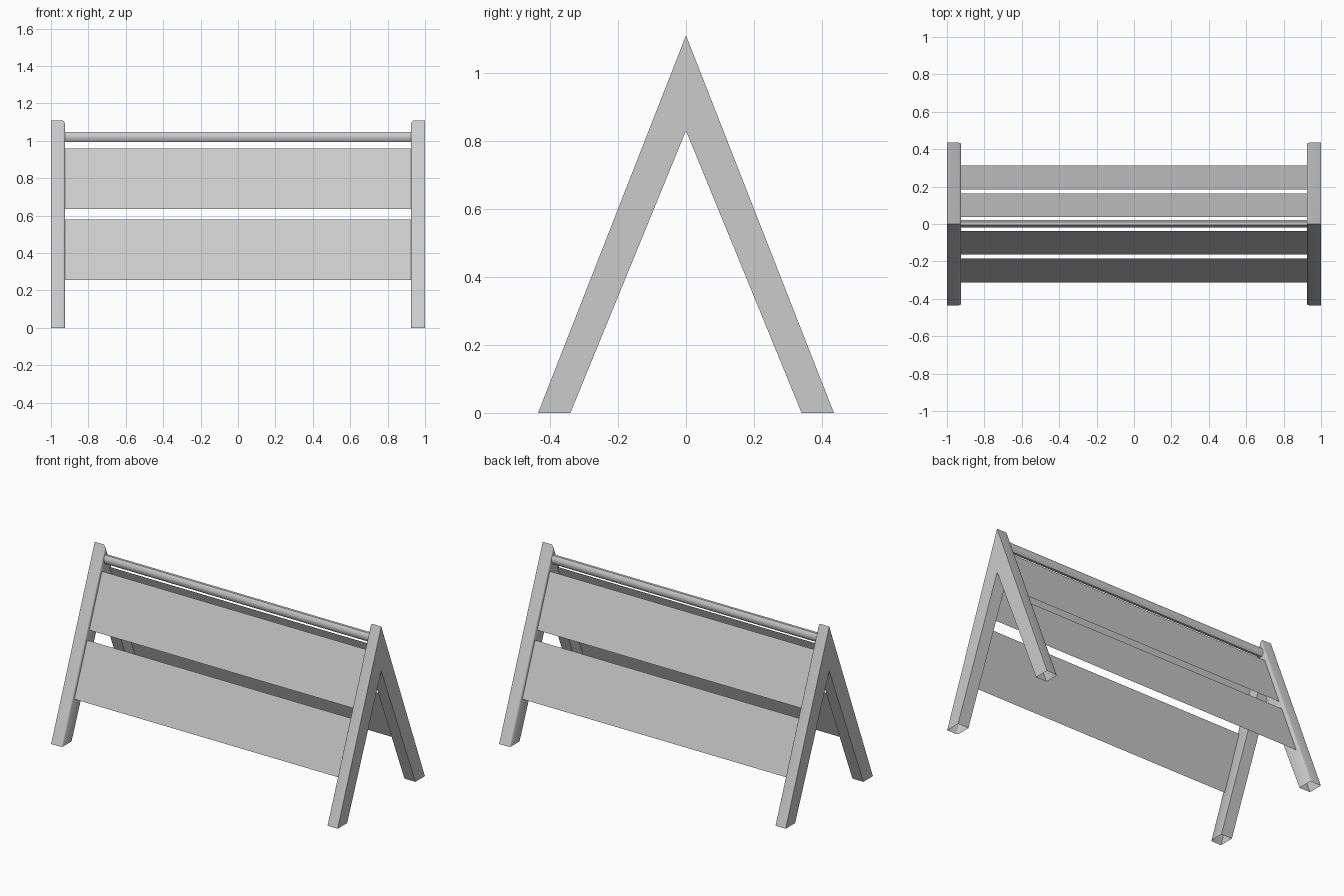
import bpy, bmesh, math

if "Cube" in bpy.data.objects:
    bpy.data.objects.remove(bpy.data.objects["Cube"])


def add_object(name, verts, faces, smooth=False, recalc=True):
    bm = bmesh.new()
    vs = [bm.verts.new(v) for v in verts]
    for f in faces:
        bm.faces.new([vs[i] for i in f])
    if recalc:
        bmesh.ops.recalc_face_normals(bm, faces=bm.faces)
    mesh = bpy.data.meshes.new(name)
    bm.to_mesh(mesh)
    bm.free()
    obj = bpy.data.objects.new(name, mesh)
    bpy.context.collection.objects.link(obj)
    if smooth:
        bpy.context.view_layer.objects.active = obj
        obj.select_set(True)
        bpy.ops.object.shade_smooth_by_angle(angle=math.radians(50))
        obj.select_set(False)
    return obj


BASE, APEX = 0.435, 1.11            # outer A-frame half width and height
IN_BASE, IN_APEX = 0.34, 0.83       # inner A-frame half width and height
X_IN, X_OUT = 0.924, 1.0

# A-frame legs: section swept foot - apex - foot, inner outer-edge rounded, feet open
section = [(X_OUT, 0.0), (0.937, 0.0), (0.928, 0.033), (X_IN, 0.10),
           (X_IN, 1.0), (X_OUT, 1.0)]     # x, blend from outer to inner line
verts = []
for side in (-1, 0, 1):
    for x, t in section:
        if side:
            verts.append((x, side * (BASE + (IN_BASE - BASE) * t), 0))
        else:
            verts.append((x, 0, APEX + (IN_APEX - APEX) * t))
n = len(section)
faces = [(r * n + i, r * n + (i + 1) % n, (r + 1) * n + (i + 1) % n, (r + 1) * n + i)
         for r in range(2) for i in range(n)]
legs = add_object("a_frame_legs", verts, faces, smooth=True)
mirror = legs.modifiers.new("both_ends", 'MIRROR')
mirror.use_axis = (True, False, False)
mirror.use_mirror_merge = False

# Sloping barrier boards: thin sheets just inside the leg faces
for label, side in (("front", -1), ("back", 1)):
    for level, z0, z1 in (("lower", 0.256, 0.58), ("upper", 0.635, 0.958)):
        y0, y1 = [side * (BASE * (1 - z / APEX) - 0.023) for z in (z0, z1)]
        quad = (0, 1, 2, 3) if side < 0 else (3, 2, 1, 0)
        add_object(f"{label}_{level}_board",
                   [(-X_IN, y0, z0), (X_IN, y0, z0), (X_IN, y1, z1), (-X_IN, y1, z1)],
                   [quad], recalc=False)

# Top rail: slightly tall low-poly rod between the frames
N = 8
ring = [(0.002 + 0.020 * math.cos(math.tau * (i + 0.5) / N) / math.cos(math.pi / N),
         1.021 + 0.027 * math.sin(math.tau * (i + 0.5) / N) / math.cos(math.pi / N))
        for i in range(N)]
rail = [(x, y, z) for x in (-X_IN, X_IN) for y, z in ring]
add_object("top_rail", rail,
           [(i, (i + 1) % N, N + (i + 1) % N, N + i) for i in range(N)]
           + [tuple(range(N)), tuple(range(N, 2 * N))], smooth=True)
